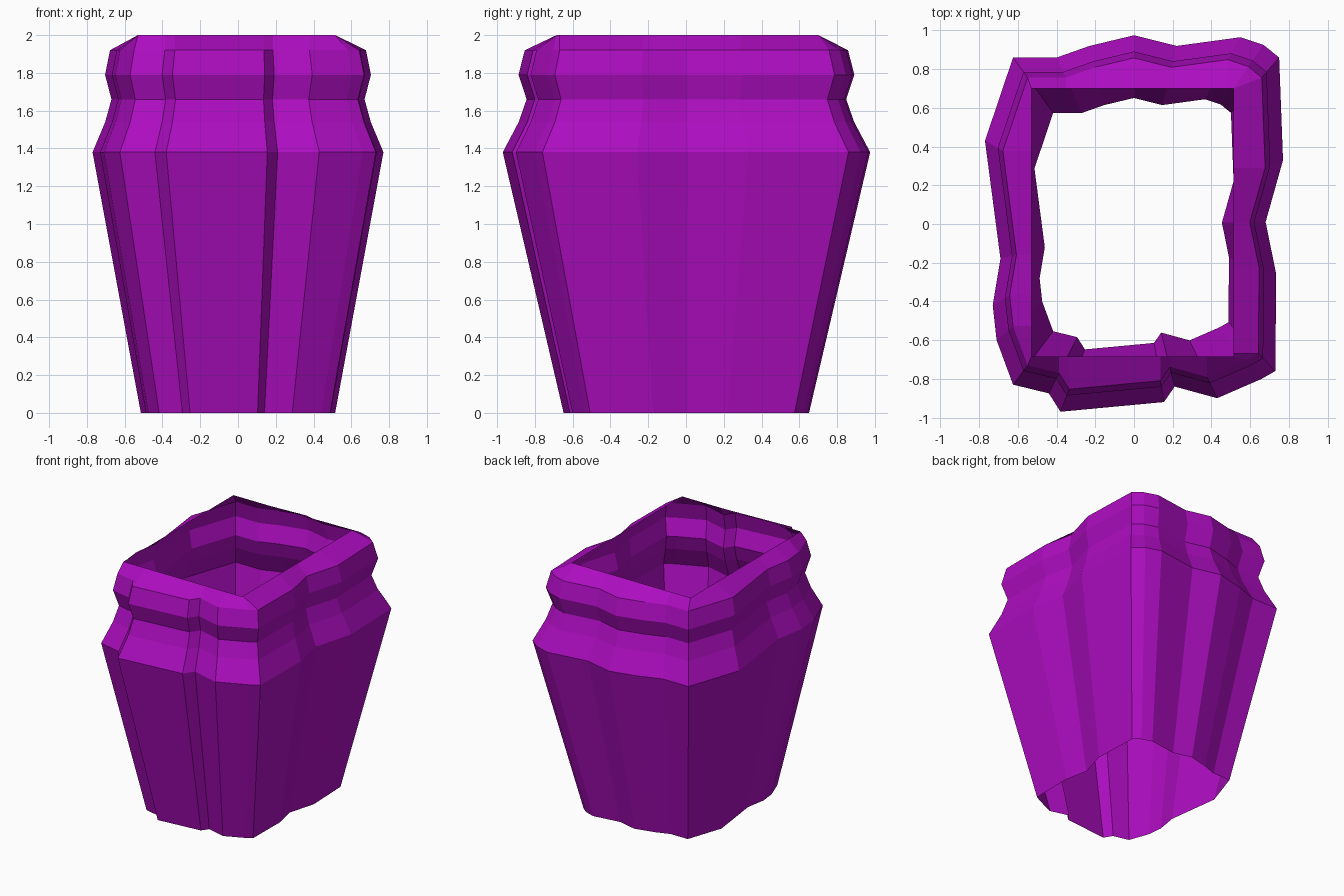
import bpy, bmesh

if "Cube" in bpy.data.objects:
    bpy.data.objects.remove(bpy.data.objects["Cube"])

# Wavy rectangular outline at the widest level, clockwise from back left
OUTLINE = [(-.625, .86), (-.40, .86), (-.23, .92), (0, .975), (.22, .92),
           (.55, .965), (.67, .925), (.75, .86), (.77, .33), (.68, .01),
           (.735, -.26), (.73, -.76), (.66, -.80), (.43, -.90), (.21, -.84),
           (.155, -.92), (-.38, -.97), (-.44, -.875), (-.625, -.83),
           (-.71, -.60), (-.73, -.42), (-.69, -.18), (-.77, .43)]
# (height, outline scale) of each ring
LEVELS = [(0, .668), (1.38, 1), (1.54, .913), (1.66, .87), (1.79, .914), (1.92, .88)]


def clamp(v, lo, hi):
    return max(lo, min(hi, v))


bm = bmesh.new()
outline = OUTLINE[::-1]
rings = [[bm.verts.new((x * s, y * s, z)) for x, y in outline] for z, s in LEVELS]

# Rim leans inward to a plain rectangular opening
rings.append([bm.verts.new((clamp(x * .88, -.53, .515), clamp(y * .88, -.685, .70), 2))
              for x, y in outline])

# Open shell between the rings
n = len(outline)
for a, b in zip(rings, rings[1:]):
    for i in range(n):
        j = (i + 1) % n
        bm.faces.new((a[i], a[j], b[j], b[i]))
bmesh.ops.remove_doubles(bm, verts=bm.verts, dist=.001)

mesh = bpy.data.meshes.new("pot_shell")
bm.to_mesh(mesh)
bm.free()
pot = bpy.data.objects.new("pot_shell", mesh)
bpy.context.collection.objects.link(pot)

# Purple finish
mat = bpy.data.materials.new("purple")
mat.diffuse_color = (.42, .004, .53, 1)
mat.use_nodes = True
mat.node_tree.nodes["Principled BSDF"].inputs["Base Color"].default_value = mat.diffuse_color
mesh.materials.append(mat)
